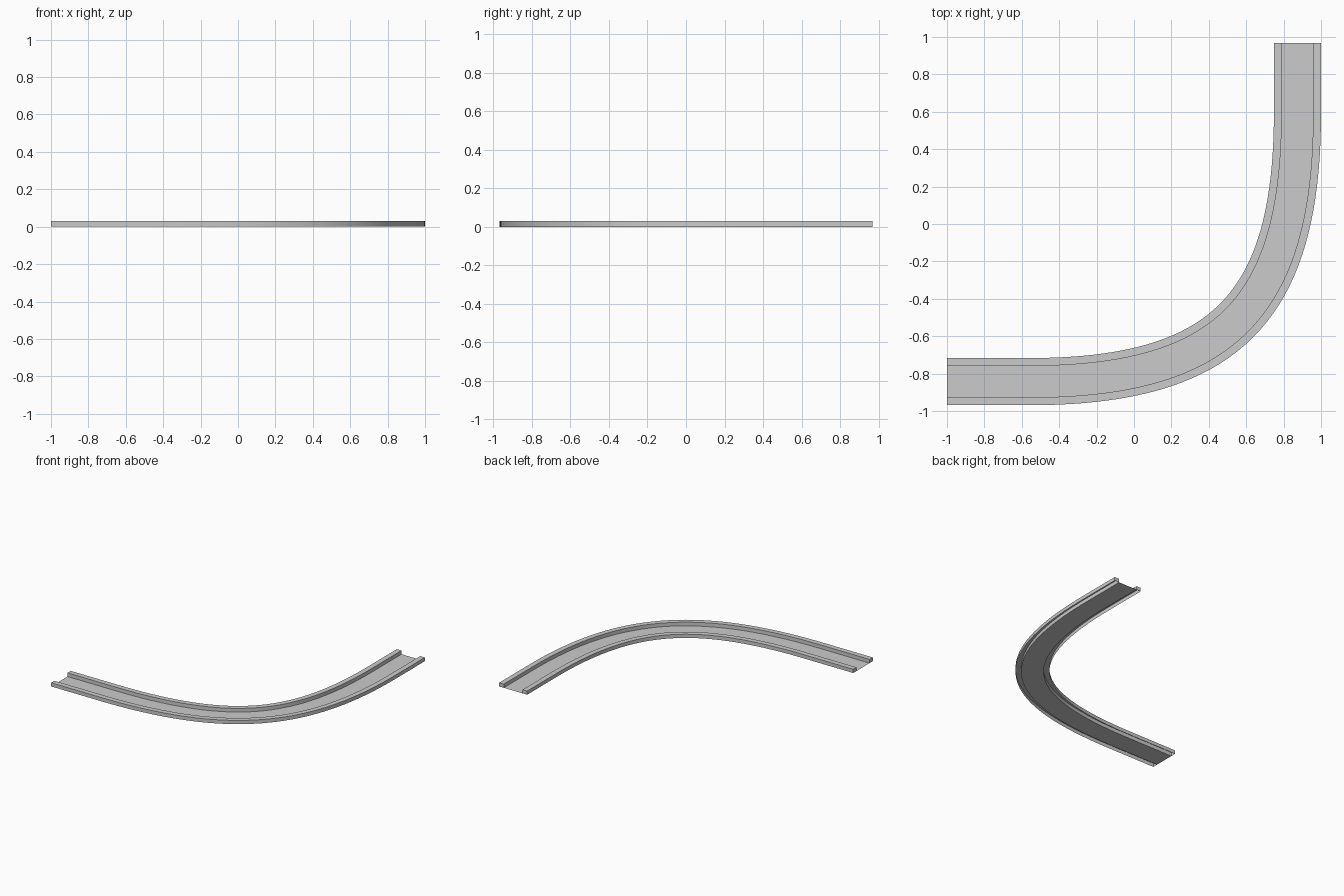
import bpy, bmesh
from mathutils import Vector

if "Cube" in bpy.data.objects:
    bpy.data.objects.remove(bpy.data.objects["Cube"])

HALF, KERB, HEIGHT = 0.126, 0.042, 0.03
CORNER = Vector((0.874, -0.843))      # where the two straight centrelines would meet
D, H, N = 1.44, 1.05, 40              # bend start distance, handle length, steps

# centreline samples: (point, left-hand normal)
p0 = CORNER + Vector((-D, 0))
p1 = p0 + Vector((H, 0))
p3 = CORNER + Vector((0, D))
p2 = p3 - Vector((0, H))


def sample(t):
    s = 1 - t
    p = s**3 * p0 + 3 * s * s * t * p1 + 3 * s * t * t * p2 + t**3 * p3
    d = (s * s * (p1 - p0) + 2 * s * t * (p2 - p1) + t * t * (p3 - p2)).normalized()
    return p, Vector((-d.y, d.x))


path = [(Vector((-1, CORNER.y)), Vector((0, 1)))]
path += [sample(i / N) for i in range(N + 1)]
path += [(Vector((CORNER.x, 0.969)), Vector((-1, 0)))]


def finish(bm, name):
    me = bpy.data.meshes.new(name)
    bm.to_mesh(me)
    bm.free()
    ob = bpy.data.objects.new(name, me)
    bpy.context.collection.objects.link(ob)
    bpy.ops.object.select_all(action='DESELECT')
    ob.select_set(True)
    bpy.context.view_layer.objects.active = ob
    bpy.ops.object.shade_smooth_by_angle(angle=0.5)


def sweep(name, profile, closed):
    """Sweep (sideways offset, height) points along the path."""
    bm = bmesh.new()
    rings = [[bm.verts.new((*(p + n * o), z)) for o, z in profile] for p, n in path]
    k = len(profile)
    under = []
    for a, b in zip(rings, rings[1:]):
        for i in range(k if closed else k - 1):
            j = (i + 1) % k
            f = bm.faces.new((a[i], b[i], b[j], a[j]))
            if closed and i == k - 1:
                under.append(f)
    if closed:
        bm.faces.new(rings[0])
        bm.faces.new(rings[-1])
        bmesh.ops.recalc_face_normals(bm, faces=bm.faces[:])
        # kerbs are hollow underneath
        bmesh.ops.delete(bm, geom=under, context='FACES_ONLY')
    finish(bm, name)


# flat road surface between the kerbs
IN = HALF - KERB
sweep("road_surface", [(-IN, 0), (IN, 0)], False)

# raised kerb on each side
for name, s in (("inner_kerb", 1), ("outer_kerb", -1)):
    sweep(name, [(s * HALF, 0), (s * HALF, HEIGHT), (s * IN, HEIGHT), (s * IN, 0)], True)
